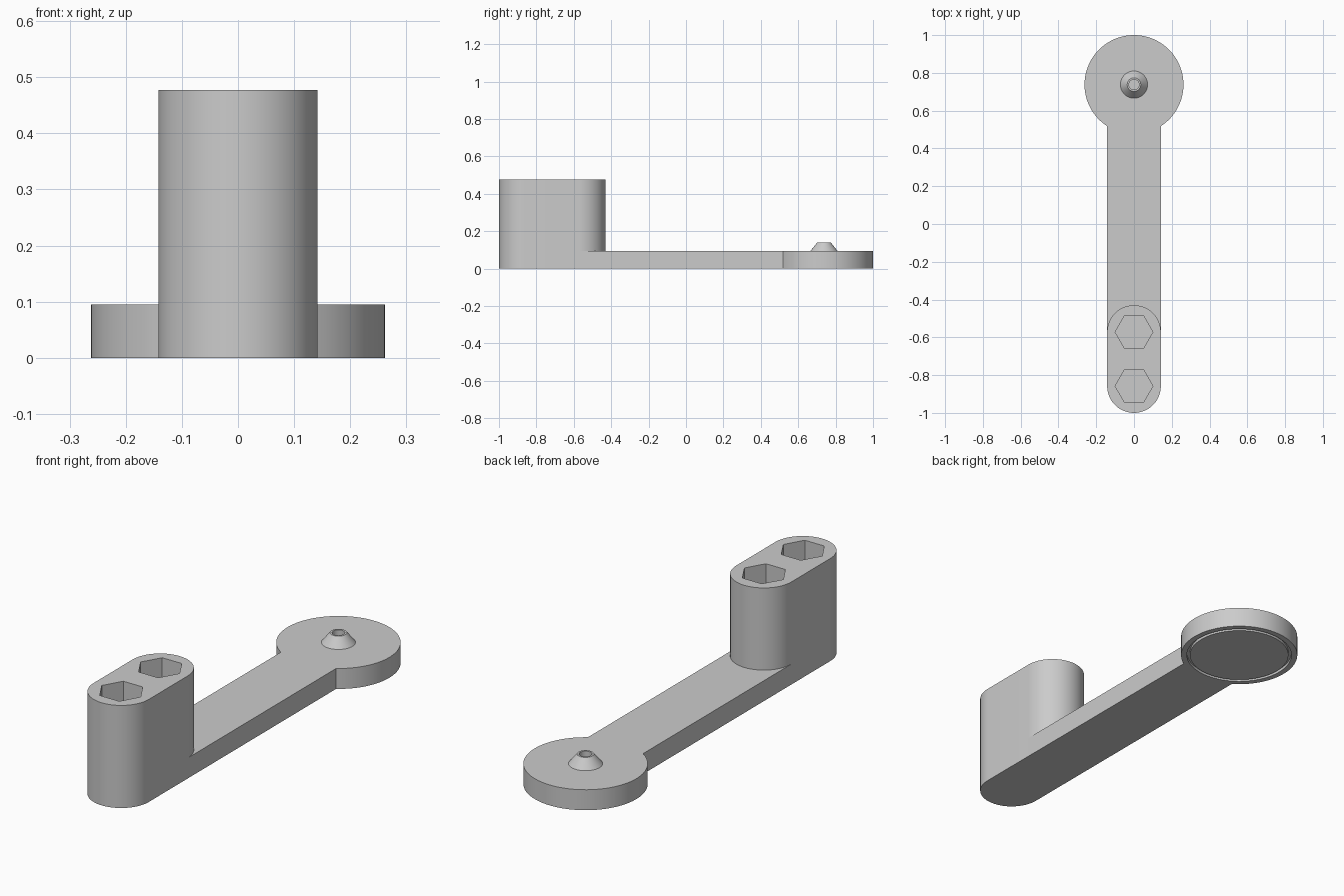
import bpy, bmesh
from math import pi, sin, cos, asin, sqrt, radians

cube = bpy.data.objects.get("Cube")
if cube:
    bpy.data.objects.remove(cube, do_unlink=True)

R = 0.142               # half width of arm and holder
FRONT, BACK = -0.858, -0.572   # centres of the holder's round ends
DISC_Y, DISC_R = 0.738, 0.262
PLATE, TOP = 0.095, 0.477

grey = bpy.data.materials.new("light grey")
grey.use_nodes = True
grey.diffuse_color = (0.6, 0.6, 0.6, 1)
grey.node_tree.nodes["Principled BSDF"].inputs["Base Color"].default_value = (0.6, 0.6, 0.6, 1)


def arc(cy, r, start, end, steps=40):
    return [(r * cos(start + (end - start) * i / steps),
             cy + r * sin(start + (end - start) * i / steps)) for i in range(steps + 1)]


def finish(name, bm):
    bmesh.ops.recalc_face_normals(bm, faces=bm.faces)
    mesh = bpy.data.meshes.new(name)
    bm.to_mesh(mesh)
    bm.free()
    mesh.materials.append(grey)
    obj = bpy.data.objects.new(name, mesh)
    bpy.context.collection.objects.link(obj)
    return obj


def prism(name, outline, z0, z1):
    bm = bmesh.new()
    face = bm.faces.new([bm.verts.new((x, y, z0)) for x, y in outline])
    out = bmesh.ops.extrude_face_region(bm, geom=[face], use_keep_orig=True)
    verts = [v for v in out["geom"] if isinstance(v, bmesh.types.BMVert)]
    bmesh.ops.translate(bm, verts=verts, vec=(0, 0, z1 - z0))
    return finish(name, bm)


def lathe(name, profile, cy, closed=False, steps=64):
    bm = bmesh.new()
    pts = profile + profile[:1] if closed else profile
    verts = [bm.verts.new((r, cy, z)) for r, z in pts]
    edges = [bm.edges.new(pair) for pair in zip(verts, verts[1:])]
    bmesh.ops.spin(bm, geom=verts + edges, cent=(0, cy, 0), axis=(0, 0, 1),
                   angle=2 * pi, steps=steps)
    bmesh.ops.remove_doubles(bm, verts=bm.verts, dist=0.0001)
    return finish(name, bm)


def cut(obj, cutter):
    mod = obj.modifiers.new("cut", "BOOLEAN")
    mod.operation, mod.solver, mod.object = "DIFFERENCE", "EXACT", cutter
    bpy.context.view_layer.update()
    graph = bpy.context.evaluated_depsgraph_get()
    mesh = bpy.data.meshes.new_from_object(obj.evaluated_get(graph))
    obj.modifiers.clear()
    obj.data = mesh
    bpy.data.objects.remove(cutter, do_unlink=True)


# Tall holder with round ends and two hexagonal sockets
holder = prism("holder", arc(FRONT, R, -pi, 0) + arc(BACK, R, 0, pi), 0, TOP)
for y in (FRONT, BACK):
    cut(holder, prism("socket_cutter", arc(y, 0.1, 0, 2 * pi, 6)[:-1], PLATE, TOP + 0.1))

# Flat arm widening to a disc, fitted around the back of the holder
neck = asin(sqrt(DISC_R ** 2 - R ** 2) / DISC_R)
arm = prism("arm_and_disc",
            arc(DISC_Y, DISC_R, -neck, pi + neck, 80) + arc(BACK, R, pi, 0), 0, PLATE)

# Ring groove under the disc
cut(arm, lathe("groove_cutter", [(0.222, -0.02), (0.236, -0.02), (0.236, 0.014), (0.222, 0.014)],
               DISC_Y, closed=True))

# Conical stud with a small hole
stud = lathe("stud", [(0.072, PLATE), (0.036, 0.14), (0.027, 0.14), (0.027, 0.112), (0, 0.112)],
             DISC_Y)

# Smooth round walls, keep edges sharp
bpy.ops.object.select_all(action="DESELECT")
for obj in (holder, arm, stud):
    obj.select_set(True)
bpy.context.view_layer.objects.active = holder
bpy.ops.object.shade_smooth_by_angle(angle=radians(30))
